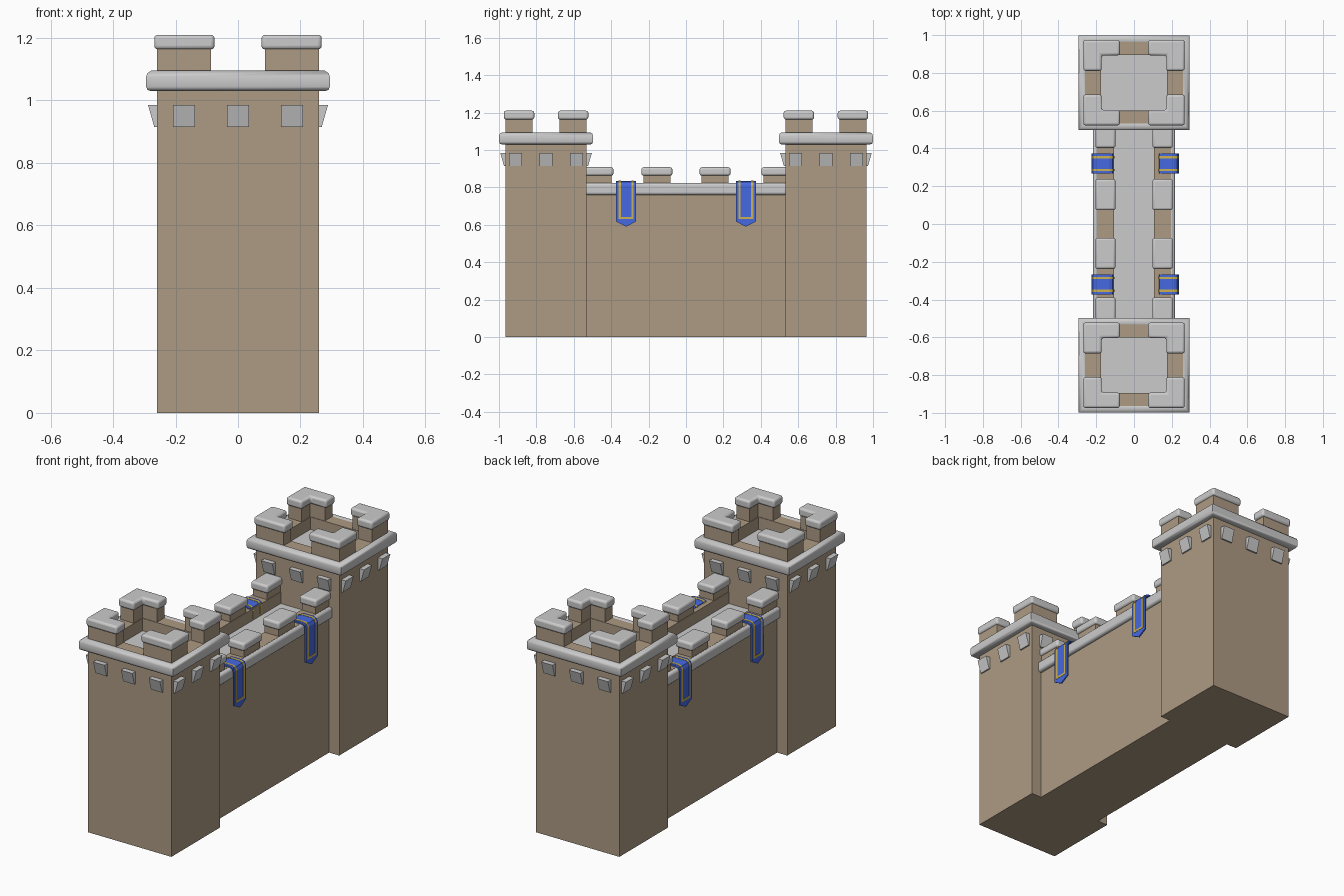
import bpy, bmesh, math

if "Cube" in bpy.data.objects:
    bpy.data.objects.remove(bpy.data.objects["Cube"])


def material(name, rgb):
    m = bpy.data.materials.new(name)
    m.diffuse_color = (*rgb, 1)
    m.use_nodes = True
    m.node_tree.nodes["Principled BSDF"].inputs["Base Color"].default_value = m.diffuse_color
    return m


TAN = material("tan_stone", (0.42, 0.325, 0.23))
BLUE = material("blue_cloth", (0.06, 0.14, 0.75))
GOLD = material("gold_trim", (0.6, 0.45, 0.08))


def make(name, verts, faces, mat=None, bevel=0.0, thick=0.0):
    me = bpy.data.meshes.new(name)
    bm = bmesh.new()
    vs = [bm.verts.new(v) for v in verts]
    for f in faces:
        bm.faces.new([vs[i] for i in f])
    bmesh.ops.recalc_face_normals(bm, faces=bm.faces)
    bm.to_mesh(me)
    bm.free()
    ob = bpy.data.objects.new(name, me)
    bpy.context.collection.objects.link(ob)
    if mat:
        me.materials.append(mat)
    if bevel:
        b = ob.modifiers.new("bevel", 'BEVEL')
        b.width, b.segments = bevel, 3
    if thick:
        s = ob.modifiers.new("solidify", 'SOLIDIFY')
        s.thickness, s.offset = thick, 0
    if bevel:
        bpy.ops.object.select_all(action='DESELECT')
        ob.select_set(True)
        bpy.context.view_layer.objects.active = ob
        bpy.ops.object.shade_smooth_by_angle(angle=math.radians(40))
    return ob


def prism(name, pts, a, b, to3d=lambda u, v, w: (u, v, w), **kw):
    # polygon (u, v) extruded from w=a to w=b
    n = len(pts)
    verts = [to3d(u, v, w) for w in (a, b) for u, v in pts]
    faces = [range(n), range(n, 2 * n)]
    faces += [(i, (i + 1) % n, n + (i + 1) % n, n + i) for i in range(n)]
    return make(name, verts, faces, **kw)


def box(name, x, y, z, **kw):
    return prism(name, [(x[0], y[0]), (x[1], y[0]), (x[1], y[1]), (x[0], y[1])], *z, **kw)


def rect_loft(name, rings, cy, closed=False, **kw):
    # stacked rectangles (half x, half y, z)
    verts = [(sx * hx, cy + sy * hy, z) for hx, hy, z in rings
             for sx, sy in ((-1, -1), (1, -1), (1, 1), (-1, 1))]
    n = len(rings)
    faces = [(4 * i + k, 4 * i + (k + 1) % 4, 4 * ((i + 1) % n) + (k + 1) % 4, 4 * ((i + 1) % n) + k)
             for i in range(n if closed else n - 1) for k in range(4)]
    if not closed:
        faces += [range(4), range(4 * n - 4, 4 * n)]
    return make(name, verts, faces, **kw)


HX, HY = 0.26, 0.217


def corner(name, sx, sy, cy, out, end, inner, z, **kw):
    (ox, oy), (ex, ey), (ix, iy) = out, end, inner
    pts = [(ex, oy), (ox, oy), (ox, ey), (ix, ey), (ix, iy), (ex, iy)]
    prism(name, [(sx * u, cy + sy * v) for u, v in pts], *z, **kw)


def tower(cy):
    # body with sunken roof
    rect_loft("tower_body", [(HX, HY, 0), (HX, HY, 1.09), (0.175, 0.147, 1.09), (0.175, 0.147, 1.01)],
              cy, mat=TAN)
    box("tower_floor", (-0.175, 0.175), (cy - 0.147, cy + 0.147), (1.0, 1.02))
    # rounded cornice
    prof = [(-0.01, 1.03), (0.02, 1.03), (0.03, 1.034), (0.034, 1.044), (0.034, 1.076),
            (0.03, 1.087), (0.018, 1.095), (0.004, 1.095), (-0.002, 1.088), (-0.01, 1.088)]
    c = rect_loft("tower_cornice", [(HX + o, HY + o, z) for o, z in prof], cy, closed=True)
    bpy.context.view_layer.objects.active = c
    c.select_set(True)
    bpy.ops.object.shade_smooth_by_angle(angle=math.radians(50))
    # corner merlons and caps
    for sx in (-1, 1):
        for sy in (-1, 1):
            corner("tower_merlon", sx, sy, cy, (HX, HY), (0.087, 0.073), (0.178, 0.15),
                   (1.08, 1.17), mat=TAN)
            corner("tower_cap", sx, sy, cy, (0.268, 0.226), (0.075, 0.063), (0.171, 0.145),
                   (1.163, 1.21), bevel=0.012)
    # wedge corbels, three per side
    wedge = [(-0.005, 0.915), (0.008, 0.915), (0.028, 0.985), (-0.005, 0.985)]
    for s in (-1, 1):
        for k in (-1, 0, 1):
            x, y = 0.173 * k, cy + 0.163 * k
            prism("corbel_end", wedge, x - 0.035, x + 0.035,
                  lambda u, v, w: (w, cy + s * (HY + u), v))
            prism("corbel_side", wedge, y - 0.035, y + 0.035,
                  lambda u, v, w: (s * (HX + u), w, v))


for cy in (-0.748, 0.748):
    tower(cy)

# curtain wall with walkway trough
trough = [(-0.197, 0), (0.197, 0), (0.197, 0.825), (0.105, 0.825), (0.105, 0.75),
          (-0.105, 0.75), (-0.105, 0.825), (-0.197, 0.825)]
prism("curtain_wall", trough, -0.54, 0.54, lambda u, v, w: (u, w, v), mat=TAN)
box("walkway", (-0.105, 0.105), (-0.54, 0.54), (0.745, 0.76))


def banner(s, xi, xo):
    def strip(name, path, y0, y1, mat, thick, tip=0.0):
        ys = [y0, (y0 + y1) / 2, y1]
        verts = [(s * x, y, z - (tip if i == len(path) - 1 and j == 1 else 0))
                 for i, (x, z) in enumerate(path) for j, y in enumerate(ys)]
        faces = [(3 * i + j, 3 * i + j + 1, 3 * i + j + 4, 3 * i + j + 3)
                 for i in range(len(path) - 1) for j in (0, 1)]
        make(name, verts, faces, mat=mat, thick=thick)

    def path(d, bottom):
        a, b, t = xi - d, xo + d, 0.831 + d
        return [(a, 0.77), (a, t - 0.022), (a + 0.007, t - 0.006), (a + 0.022, t),
                (b - 0.022, t), (b - 0.007, t - 0.006), (b, t - 0.022), (b, bottom)]

    for cy in (-0.32, 0.32):
        strip("banner_cloth", path(0, 0.618), cy - 0.053, cy + 0.053, BLUE, 0.008, 0.028)
        for k in (-1, 1):
            y = cy + 0.034 * k
            strip("banner_stripe", path(0.003, 0.63), y - 0.006, y + 0.006, GOLD, 0.005)
        strip("banner_hem", [(xo + 0.003, 0.642), (xo + 0.003, 0.63)], cy - 0.04, cy + 0.04, GOLD, 0.005)


for s in (-1, 1):
    def span(a, b):
        return tuple(sorted((s * a, s * b)))
    # rounded string course
    box("wall_trim", span(0.17, 0.217), (-0.54, 0.54), (0.76, 0.824), bevel=0.014)
    # wall merlons and caps
    for a, b in ((-0.55, -0.388), (-0.238, -0.073), (0.073, 0.238), (0.403, 0.55)):
        box("wall_merlon", span(0.108, 0.195), (a + 0.011, b - 0.011), (0.82, 0.87), mat=TAN)
        box("wall_cap", span(0.098, 0.205), (a, b), (0.863, 0.908), bevel=0.012)

# hanging banners
banner(-1, 0.109, 0.22)
banner(1, 0.13, 0.233)
